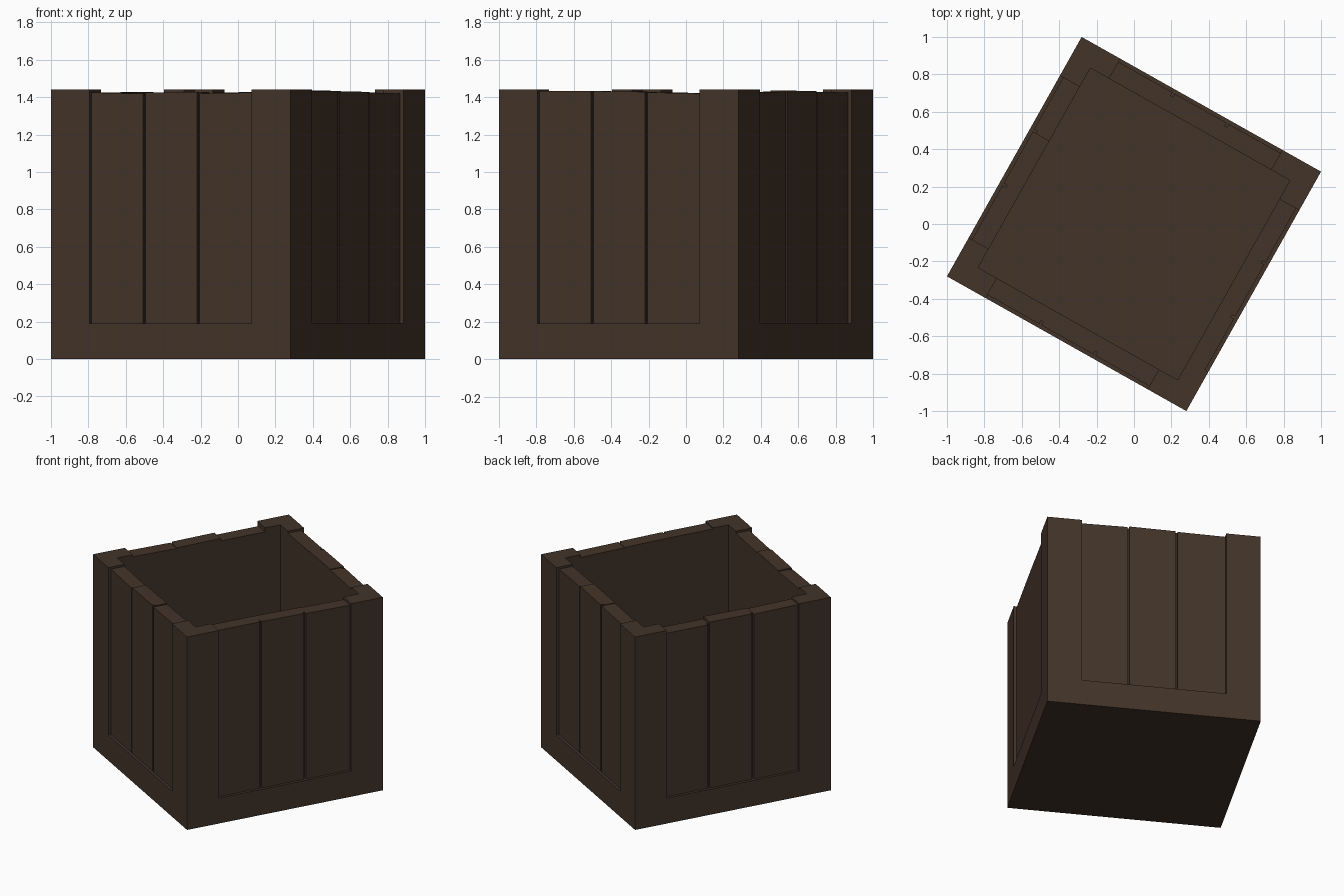
import bpy, bmesh, math
from mathutils import Matrix

if "Cube" in bpy.data.objects:
    bpy.data.objects.remove(bpy.data.objects["Cube"])

ANGLE = -math.radians(29.36)
HALF, INNER, OPEN = 0.7343, 0.612, 0.497    # outer half, cavity half, half gap between posts
TOP, SILL, FLOOR = 1.44, 0.19, 0.12
RECESS, GROOVE_W, GROOVE_D = 0.02, 0.014, 0.02

wood = bpy.data.materials.new("dark_wood")
wood.diffuse_color = (0.056, 0.034, 0.022, 1)
wood.use_nodes = True
wood.node_tree.nodes["Principled BSDF"].inputs["Base Color"].default_value = wood.diffuse_color
TURN = Matrix.Rotation(ANGLE, 4, 'Z')


def add_object(name, bm, matrix):
    bmesh.ops.recalc_face_normals(bm, faces=bm.faces)
    me = bpy.data.meshes.new(name)
    bm.to_mesh(me)
    bm.free()
    me.materials.append(wood)
    ob = bpy.data.objects.new(name, me)
    ob.matrix_world = matrix
    bpy.context.collection.objects.link(ob)
    return ob


def box(name, hx, hy, z0, z1):
    bm = bmesh.new()
    bmesh.ops.create_cube(bm, size=1)
    for v in bm.verts:
        v.co = (v.co.x * 2 * hx, v.co.y * 2 * hy, z1 if v.co.z > 0 else z0)
    return add_object(name, bm, TURN)


# Frame: solid block with the cavity and side openings cut out, leaving base and posts
frame = box("crate_frame", HALF, HALF, 0, TOP)
for name, hx, hy, z0 in (("cavity_cutter", INNER, INNER, FLOOR),
                         ("front_back_cutter", OPEN, 1, SILL),
                         ("side_cutter", 1, OPEN, SILL)):
    cutter = box(name, hx, hy, z0, 2)
    cutter.hide_render = True
    cutter.hide_set(True)
    mod = frame.modifiers.new(name, 'BOOLEAN')
    mod.operation = 'DIFFERENCE'
    mod.solver = 'EXACT'
    mod.object = cutter

# Bake the cuts and drop the cutters
dg = bpy.context.evaluated_depsgraph_get()
baked = bpy.data.meshes.new_from_object(frame.evaluated_get(dg))
frame.modifiers.clear()
frame.data = baked
for ob in [o for o in bpy.data.objects if o.name.endswith("_cutter")]:
    bpy.data.objects.remove(ob)


# Plank: plan outline with a groove along one edge, and a slightly sloping top
def plank(name, u0, u1, z_left, z_right, groove, matrix):
    d = HALF - RECESS
    outline = [(u0, -INNER), (u0, -d)]
    if groove:
        outline += [(u1 - GROOVE_W, -d), (u1 - GROOVE_W, GROOVE_D - d), (u1, GROOVE_D - d)]
    else:
        outline += [(u1, -d)]
    outline += [(u1, -INNER)]
    bm = bmesh.new()
    face = bm.faces.new([bm.verts.new((x, y, SILL)) for x, y in outline])
    geo = bmesh.ops.extrude_face_region(bm, geom=[face], use_keep_orig=True)["geom"]
    for v in geo:
        if isinstance(v, bmesh.types.BMVert):
            v.co.z = z_left + (z_right - z_left) * (v.co.x - u0) / (u1 - u0)
    add_object(name, bm, matrix)


# Top heights (left, right) of the three planks on every side
sides = {
    "front": [(1.425, 1.418), (1.425, 1.428), (1.42, 1.425)],
    "right": [(1.432, 1.432), (1.432, 1.428), (1.425, 1.42)],
    "back": [(1.425, 1.43), (1.435, 1.432), (1.428, 1.425)],
    "left": [(1.41, 1.41), (1.428, 1.425), (1.42, 1.425)],
}
width = 2 * OPEN / 3
for k, (side, heights) in enumerate(sides.items()):
    m = Matrix.Rotation(ANGLE + k * math.pi / 2, 4, 'Z')
    for i, (zl, zr) in enumerate(heights):
        u = -OPEN + i * width
        plank(f"{side}_plank_{i + 1}", u, u + width, zl, zr, i < 2, m)
